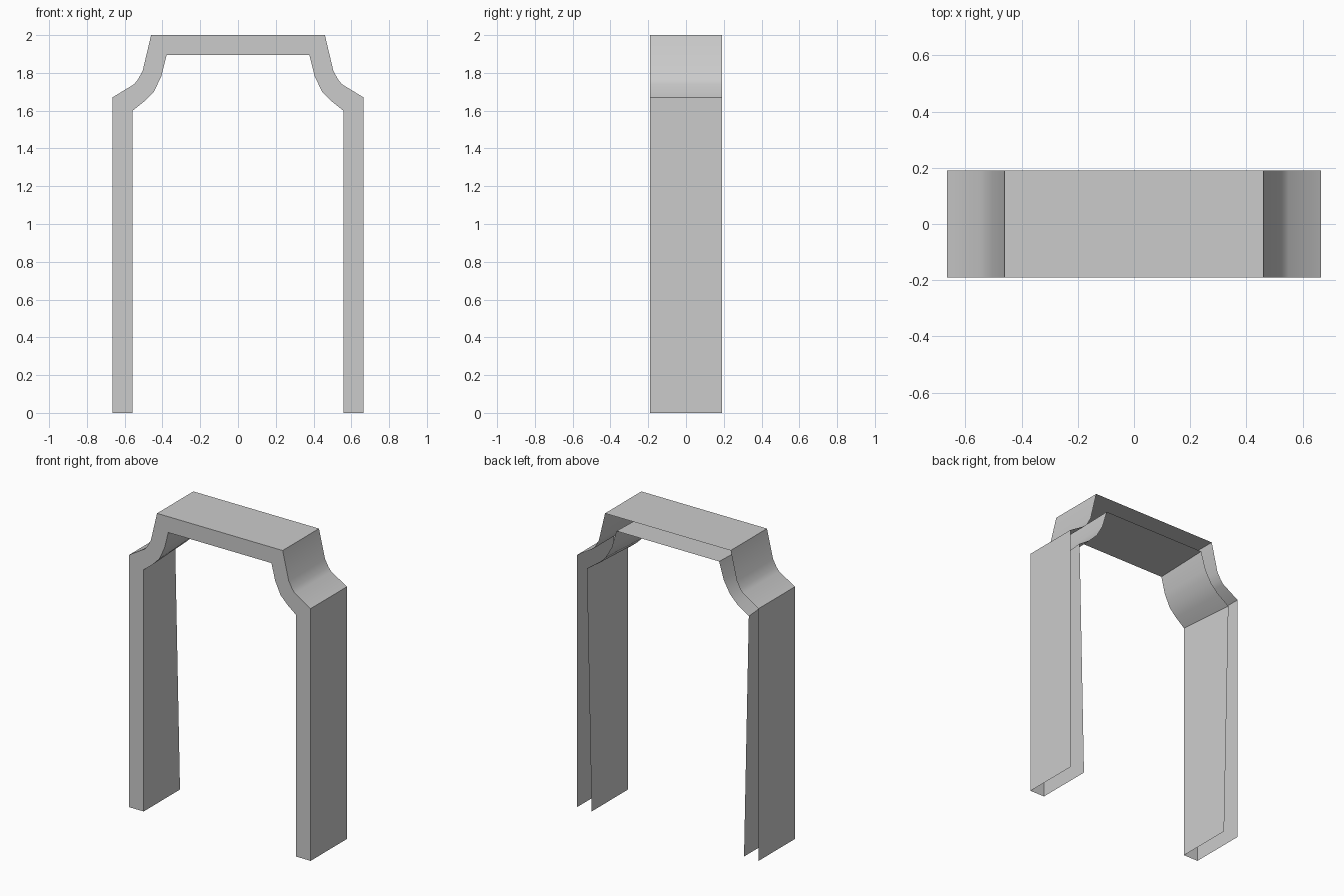
import bpy, bmesh

if "Cube" in bpy.data.objects:
    bpy.data.objects.remove(bpy.data.objects["Cube"])

Y = 0.19
# Right half of the outer and inner outlines, foot to top (x, z)
OUTER = [(0.665, 0), (0.665, 1.67), (0.55, 1.74), (0.53, 1.765), (0.505, 1.81), (0.46, 2.0)]
INNER = [(0.558, 0), (0.558, 1.6), (0.495, 1.65), (0.445, 1.70), (0.405, 1.785), (0.378, 1.895)]
# Rear inner outline splays slightly at the shoulders
INNER_BACK = [(0.558, 0), (0.593, 1.6), (0.51, 1.655), (0.455, 1.71), (0.41, 1.79), (0.376, 1.905)]


def mirrored(half):
    return half + [(-x, z) for x, z in reversed(half)]


bm = bmesh.new()


def loop(half, y):
    return [bm.verts.new((x, y, z)) for x, z in mirrored(half)]


def bridge(a, b):
    for i in range(len(a) - 1):
        bm.faces.new((a[i], a[i + 1], b[i + 1], b[i]))


# Front face, outer wall and inner wall; back and feet stay open
outer_front, outer_back = loop(OUTER, -Y), loop(OUTER, Y)
inner_front, inner_back = loop(INNER, -Y), loop(INNER_BACK, Y)
bridge(inner_front, outer_front)
bridge(outer_front, outer_back)
bridge(inner_back, inner_front)
bmesh.ops.recalc_face_normals(bm, faces=bm.faces)

mesh = bpy.data.meshes.new("door_frame")
bm.to_mesh(mesh)
bm.free()
frame = bpy.data.objects.new("door_frame", mesh)
bpy.context.collection.objects.link(frame)
bpy.context.view_layer.objects.active = frame
frame.select_set(True)
bpy.ops.object.shade_smooth_by_angle(angle=0.6)
